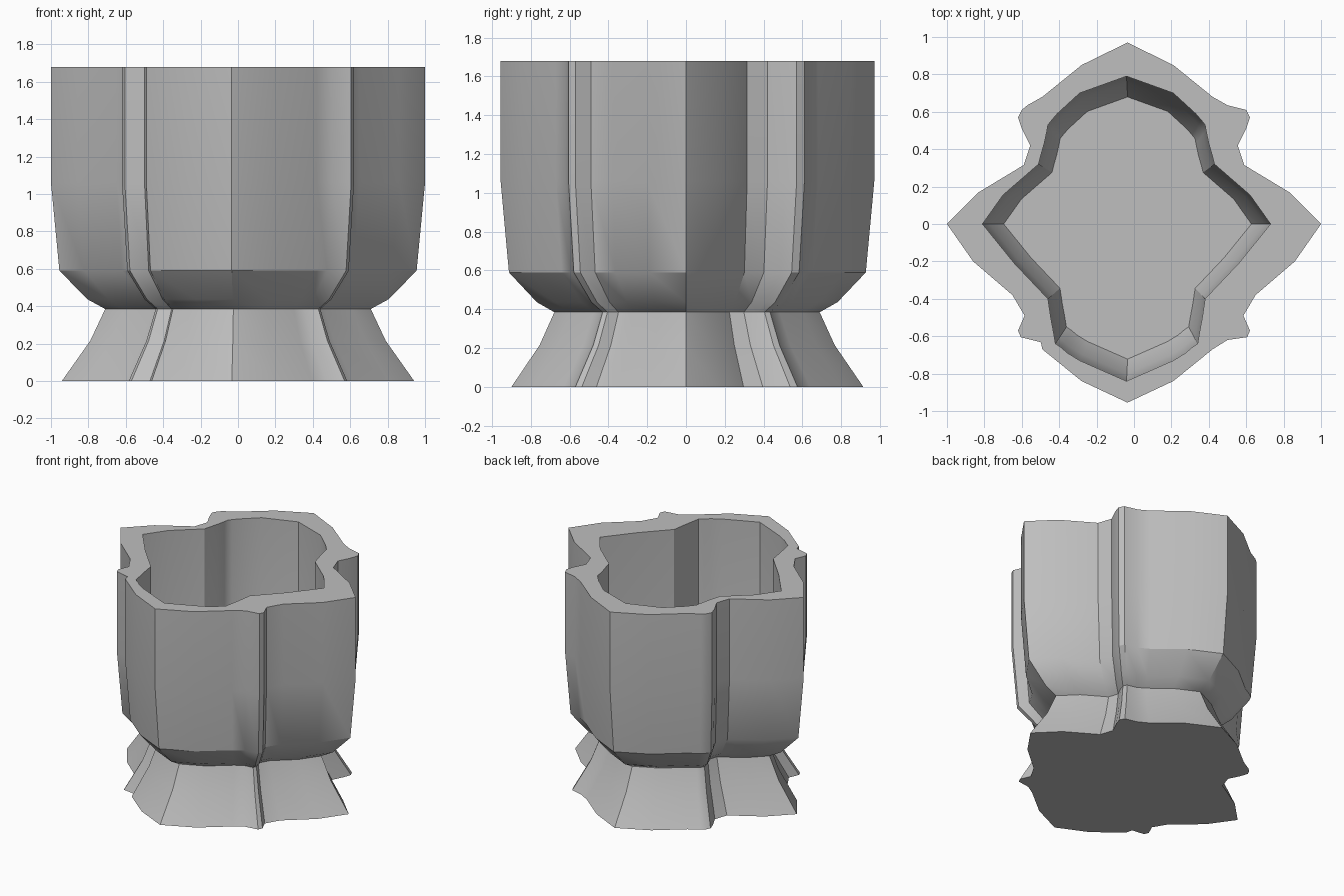
import bpy
import bmesh
import math

cube = bpy.data.objects.get("Cube")
if cube:
    bpy.data.objects.remove(cube, do_unlink=True)

# One plain stone grey for the whole vessel
stone = bpy.data.materials.new("stone_grey")
stone.use_nodes = True
grey = (0.52, 0.52, 0.52, 1)
stone.diffuse_color = grey
stone.node_tree.nodes["Principled BSDF"].inputs["Base Color"].default_value = grey

# Right half of each lobed outline, running from the back tip to the front tip
OUTER_HALF = [(-.035, .97), (.21, .85), (.42, .68), (.5, .635), (.6, .61),
              (.62, .57), (.6, .51), (.555, .42), (.59, .315), (.83, .17),
              (1, 0), (.86, -.2), (.65, -.38), (.585, -.49), (.62, -.57),
              (.605, -.605), (.5, -.62), (.42, -.67), (.21, -.84), (-.035, -.955)]
INNER_HALF = [(-.04, .79), (.21, .7), (.33, .59), (.36, .555), (.38, .53),
              (.385, .5), (.4, .43), (.42, .36), (.43, .32), (.62, .155),
              (.73, 0), (.56, -.21), (.38, -.4), (.365, -.5), (.35, -.58),
              (.34, -.64), (.31, -.66), (.275, -.69), (.21, -.73), (-.04, -.84)]


def outer_axis(y):
    """The front and back lobes sit slightly to the right of the middle."""
    return -.035 if abs(y) > .63 else 0


def inner_axis(y):
    return -.04


def mirrored(half, axis):
    """Close a half outline by reflecting it across its axis."""
    other = [(2 * axis(y) - x, y) for x, y in reversed(half[1:-1])]
    return half + other


OUTER = mirrored(OUTER_HALF, outer_axis)
INNER = mirrored(INNER_HALF, inner_axis)


def loft(name, sections, cap_start, cap_end):
    """Skin a stack of (outline, scale, height) sections into one object."""
    bm = bmesh.new()
    rings = [[bm.verts.new((x * scale, y * scale, z)) for x, y in outline]
             for outline, scale, z in sections]
    for low, high in zip(rings, rings[1:]):
        for i in range(len(low)):
            bm.faces.new((low[i - 1], low[i], high[i], high[i - 1]))
    if cap_start:
        bm.faces.new(rings[0])
    if cap_end:
        bm.faces.new(rings[-1])
    bmesh.ops.recalc_face_normals(bm, faces=bm.faces)

    mesh = bpy.data.meshes.new(name)
    bm.to_mesh(mesh)
    bm.free()
    mesh.materials.append(stone)
    obj = bpy.data.objects.new(name, mesh)
    bpy.context.collection.objects.link(obj)

    bpy.ops.object.select_all(action='DESELECT')
    obj.select_set(True)
    bpy.context.view_layer.objects.active = obj
    bpy.ops.object.shade_smooth_by_angle(angle=math.radians(32))
    return obj


# Flared foot, closed underneath and at the waist
loft("foot", [(OUTER, .942, 0), (OUTER, .79, .215), (OUTER, .71, .385)], True, True)

# Bowl: outer wall up to the rim, across the rim, then down inside to the floor
loft("bowl", [
    (OUTER, .71, .385),
    (OUTER, .805, .437),
    (OUTER, .955, .59),
    (OUTER, 1, 1.06),
    (OUTER, 1, 1.68),
    (INNER, 1, 1.68),
    (INNER, 1, 1.06),
    (INNER, .955, .62),
    (INNER, .86, .48),
], True, True)
